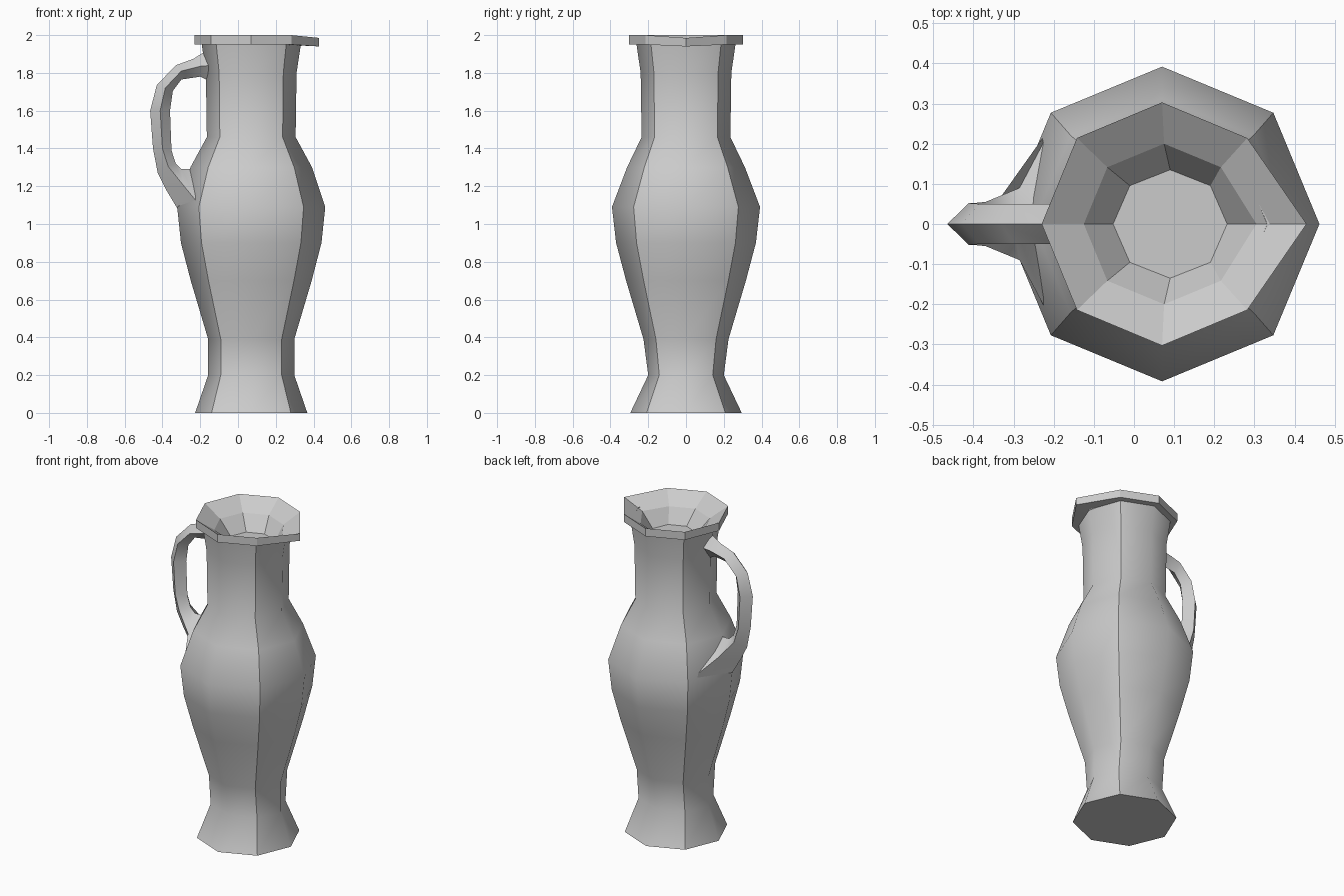
import bpy, bmesh, math

if "Cube" in bpy.data.objects:
    bpy.data.objects.remove(bpy.data.objects["Cube"])

CX = 0.07   # axis of the body, shifted right to balance the handle
SIDES = 8


def finish(name, bm, is_sharp):
    """Turn a bmesh into a smooth-shaded object with chosen sharp edges."""
    bmesh.ops.recalc_face_normals(bm, faces=bm.faces)
    for f in bm.faces:
        f.smooth = True
    for e in bm.edges:
        e.smooth = not is_sharp(e)
    mesh = bpy.data.meshes.new(name)
    bm.to_mesh(mesh)
    bm.free()
    obj = bpy.data.objects.new(name, mesh)
    bpy.context.collection.objects.link(obj)
    return obj


def bridge(bm, rings):
    """Join successive closed rings with quads and cap both ends."""
    for a, b in zip(rings, rings[1:]):
        n = len(a)
        for i in range(n):
            j = (i + 1) % n
            bm.faces.new((a[i], a[j], b[j], b[i]))
    bm.faces.new(rings[0][::-1])
    bm.faces.new(rings[-1])


# Jug body: outside, pouring rim and hollow mouth
# (z, x radius, y radius, centre x, spout pull, spout drop)
profile = [
    (0.00, 0.297, 0.295, CX, 0, 0),
    (0.20, 0.228, 0.20, CX, 0, 0),
    (0.39, 0.228, 0.225, CX, 0, 0),
    (0.70, 0.32, 0.317, CX, 0, 0),
    (0.90, 0.372, 0.37, CX, 0, 0),
    (1.09, 0.392, 0.392, CX, 0, 0),
    (1.30, 0.322, 0.312, CX, 0, 0),
    (1.46, 0.235, 0.235, CX, 0, 0),
    (1.80, 0.24, 0.24, CX, 0, 0),
    (1.95, 0.262, 0.262, CX, 0, 0.005),
    (1.95, 0.30, 0.303, CX, 0.06, 0.01),
    (2.00, 0.30, 0.303, CX, 0.06, 0.015),
    (1.93, 0.20, 0.20, CX + 0.005, 0.03, 0),
    (1.84, 0.142, 0.135, 0.09, 0, 0),
]
bm = bmesh.new()
rings = []
for z, rx, ry, cx, pull, drop in profile:
    ring = []
    for i in range(SIDES):
        a = math.tau * i / SIDES
        tip = 1 if i == 0 else 0
        ring.append(bm.verts.new((cx + rx * math.cos(a) + pull * tip,
                                  ry * math.sin(a), z - drop * tip)))
    rings.append(ring)
bridge(bm, rings)
bm.verts.index_update()


def body_sharp(e):
    a, b = sorted(v.index for v in e.verts)
    ra, rb = a // SIDES, b // SIDES
    if ra == rb:                      # base, rim and mouth outlines
        return ra == 0 or ra >= 9
    return a % 2 == 1 or ra >= 10     # diagonal corners, rim corners


finish("jug_body", bm, body_sharp)

# Handle: diamond cross-section, flaring into the body at the bottom
# (outer x, z), (side x, z), side half width, (inner x, z)
stations = [
    ((-0.15, 1.93), (-0.14, 1.84), 0.05, (-0.14, 1.75)),
    ((-0.235, 1.875), (-0.20, 1.835), 0.05, (-0.20, 1.78)),
    ((-0.33, 1.84), (-0.30, 1.81), 0.05, (-0.30, 1.765)),
    ((-0.43, 1.735), (-0.385, 1.72), 0.05, (-0.345, 1.705)),
    ((-0.465, 1.60), (-0.412, 1.60), 0.052, (-0.36, 1.60)),
    ((-0.45, 1.40), (-0.40, 1.40), 0.052, (-0.352, 1.39)),
    ((-0.425, 1.27), (-0.37, 1.305), 0.055, (-0.33, 1.32)),
    ((-0.38, 1.18), (-0.285, 1.20), 0.09, (-0.30, 1.29)),
    ((-0.32, 1.08), (-0.195, 1.09), 0.26, (-0.14, 1.29)),
]
bm = bmesh.new()
rings = []
for (ox, oz), (sx, sz), w, (ix, iz) in stations:
    rings.append([bm.verts.new(p) for p in
                  ((ox, 0, oz), (sx, w, sz), (ix, 0, iz), (sx, -w, sz))])
bridge(bm, rings)
bm.normal_update()
finish("handle", bm, lambda e: e.calc_face_angle(0) > math.radians(40))
